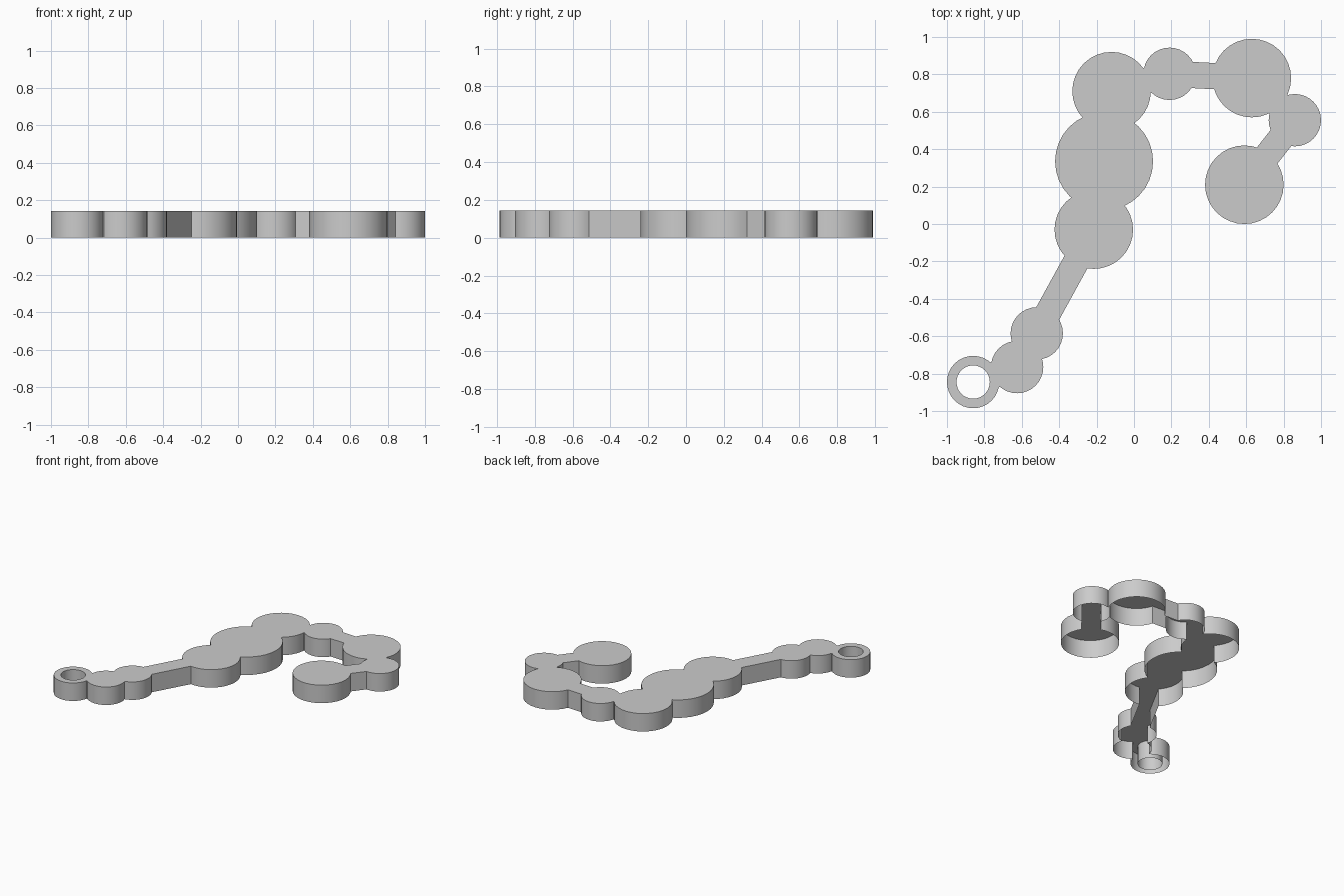
import bpy, bmesh, math
from mathutils import Matrix, Vector

if "Cube" in bpy.data.objects:
    bpy.data.objects.remove(bpy.data.objects["Cube"])

H, BAR = 0.143, 0.14
# disc centres and radii, in chain order (first one becomes the ring)
DISCS = [(-0.86, -0.845, 0.14), (-0.625, -0.765, 0.14), (-0.52, -0.585, 0.14),
         (-0.215, -0.03, 0.21), (-0.16, 0.335, 0.262), (-0.12, 0.71, 0.21),
         (0.19, 0.803, 0.14), (0.63, 0.78, 0.21), (0.86, 0.555, 0.14),
         (0.59, 0.21, 0.21)]


def cylinder(bm, x, y, r, z0, z1, seg=32):
    bmesh.ops.create_cone(bm, cap_ends=True, segments=seg, radius1=r, radius2=r,
                          depth=z1 - z0,
                          matrix=Matrix.Translation((x, y, (z0 + z1) / 2)))


def box(bm, x, y, sx, sy, z0, z1, angle=0):
    m = (Matrix.Translation((x, y, (z0 + z1) / 2)) @ Matrix.Rotation(angle, 4, 'Z')
         @ Matrix.Diagonal((sx, sy, z1 - z0, 1)))
    bmesh.ops.create_cube(bm, size=1, matrix=m)


def make(name, build):
    bm = bmesh.new()
    build(bm)
    me = bpy.data.meshes.new(name)
    bm.to_mesh(me)
    bm.free()
    ob = bpy.data.objects.new(name, me)
    bpy.context.collection.objects.link(ob)
    return ob


def cut(ob, other, op):
    mod = ob.modifiers.new(op, 'BOOLEAN')
    mod.operation, mod.object, mod.solver = op, other, 'EXACT'
    bpy.context.view_layer.objects.active = ob
    bpy.ops.object.modifier_apply(modifier=mod.name)
    bpy.data.objects.remove(other)


# tall discs and bars of staggered height, merged one by one
def disc(bm, i):
    x, y, r = DISCS[i]
    cylinder(bm, x, y, r, -0.2 - 0.01 * i, 0.3 + 0.01 * i)


def bar(bm, i):
    a, b = Vector(DISCS[i][:2]), Vector(DISCS[i + 1][:2])
    m, d = (a + b) / 2, b - a
    box(bm, m.x, m.y, d.length, BAR, -0.205 - 0.01 * i, 0.305 + 0.01 * i,
        math.atan2(d.y, d.x))


chain = make("chain_plate", lambda bm: disc(bm, 0))
for i in range(1, len(DISCS)):
    cut(chain, make("disc", lambda bm: disc(bm, i)), 'UNION')
    cut(chain, make("bar", lambda bm: bar(bm, i - 1)), 'UNION')

# hole of the end ring, then trim to the plate thickness
cut(chain, make("hole", lambda bm: cylinder(bm, -0.86, -0.845, 0.089, -1, 1)), 'DIFFERENCE')
cut(chain, make("slab", lambda bm: box(bm, 0, 0, 3, 3, 0, H)), 'INTERSECT')

# open underside
bm = bmesh.new()
bm.from_mesh(chain.data)
bmesh.ops.delete(bm, geom=[f for f in bm.faces if all(v.co.z < 0.001 for v in f.verts)],
                 context='FACES')
bm.to_mesh(chain.data)
bm.free()

chain.select_set(True)
bpy.context.view_layer.objects.active = chain
bpy.ops.object.shade_smooth_by_angle(angle=math.radians(20))
